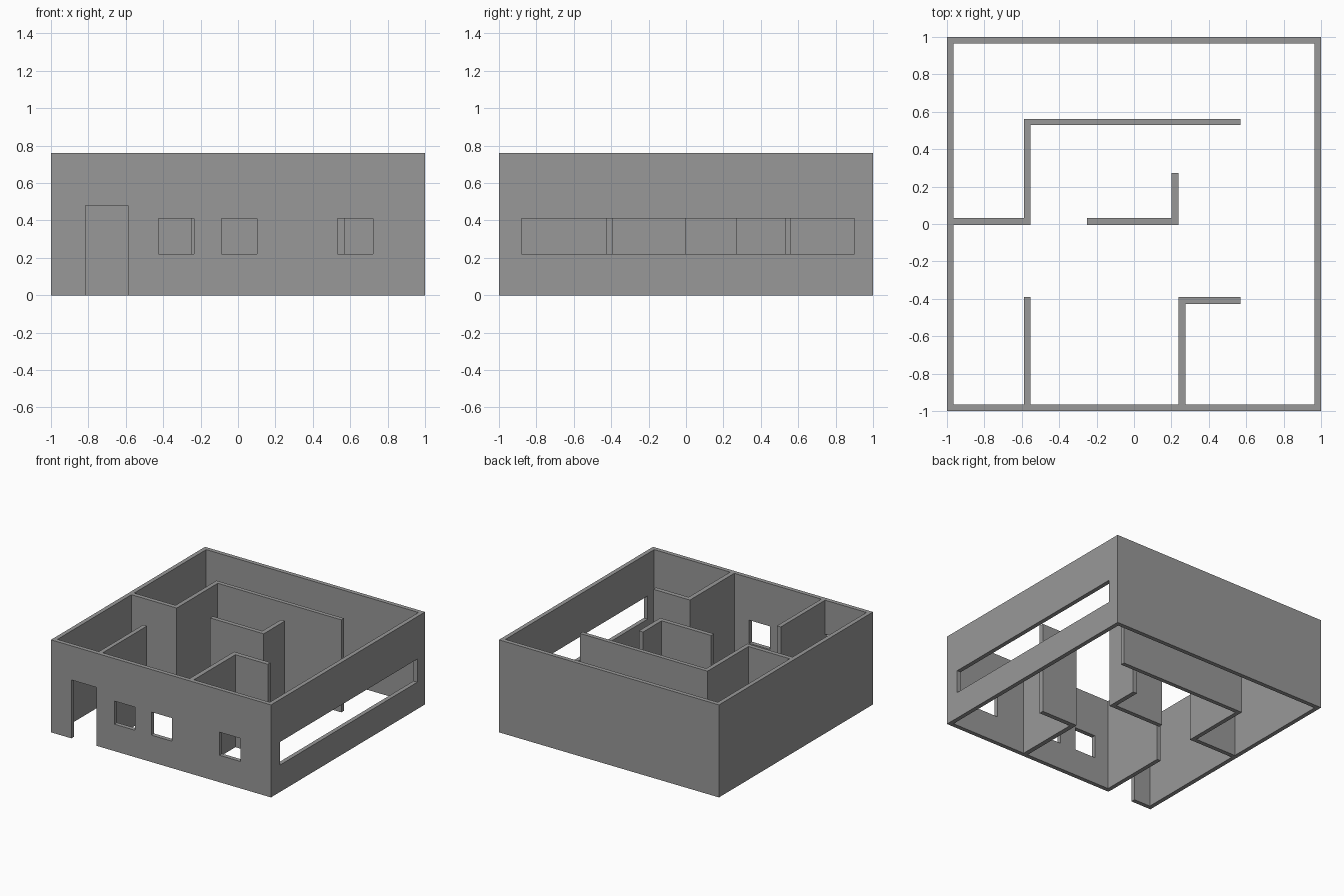
import bpy, bmesh

if "Cube" in bpy.data.objects:
    bpy.data.objects.remove(bpy.data.objects["Cube"])

H = 0.76     # wall height
T = 0.035    # wall thickness

# Dark grey shared by all walls
grey = bpy.data.materials.new("dark_grey")
grey.diffuse_color = (0.318, 0.318, 0.318, 1)
grey.use_nodes = True
grey.node_tree.nodes["Principled BSDF"].inputs["Base Color"].default_value = grey.diffuse_color


def add_object(name, bm):
    bmesh.ops.recalc_face_normals(bm, faces=bm.faces)
    mesh = bpy.data.meshes.new(name)
    bm.to_mesh(mesh)
    bm.free()
    mesh.materials.append(grey)
    obj = bpy.data.objects.new(name, mesh)
    bpy.context.collection.objects.link(obj)
    return obj


def prism(name, outline, z0=0.0, z1=H):
    """Extrude a plan outline from z0 up to z1."""
    bm = bmesh.new()
    face = bm.faces.new([bm.verts.new((x, y, z0)) for x, y in outline])
    ext = bmesh.ops.extrude_face_region(bm, geom=[face])
    top = [v for v in ext["geom"] if isinstance(v, bmesh.types.BMVert)]
    bmesh.ops.translate(bm, verts=top, vec=(0, 0, z1 - z0))
    # keep the starting face as the bottom cap
    if not face.is_valid or len(bm.faces) < len(outline) + 2:
        bmesh.ops.holes_fill(bm, edges=bm.edges)
    return add_object(name, bm)


def box(name, x0, x1, y0, y1, z0=0.0, z1=H):
    return prism(name, [(x0, y0), (x1, y0), (x1, y1), (x0, y1)], z0, z1)


def cut(target, cutter):
    """Subtract the cutter and remove it."""
    mod = target.modifiers.new("cut", "BOOLEAN")
    mod.operation, mod.solver, mod.object = "DIFFERENCE", "EXACT", cutter
    cutter.hide_render = True
    bpy.context.view_layer.objects.active = target
    bpy.ops.object.modifier_apply(modifier=mod.name)
    bpy.data.objects.remove(cutter, do_unlink=True)


# Outer shell, open at top and bottom
I = 1 - T
shell = box("outer_walls", -1, 1, -1, 1)
cut(shell, box("room_cutter", -I, I, -I, I, -0.1, H + 0.1))

# Front doorway and three square windows
cut(shell, box("door_cutter", -0.815, -0.587, -1.1, -0.9, -0.1, 0.48))
for x in (-0.424, -0.088, 0.532):
    cut(shell, box("window_cutter", x, x + 0.189, -1.1, -0.9, 0.221, 0.411))

# Long window in the right wall
cut(shell, box("long_window_cutter", 0.9, 1.1, -0.88, 0.9, 0.221, 0.411))

# Stepped partition from the left wall to the back room
prism("stepped_partition", [
    (-I, -0.005), (-0.554, -0.005), (-0.554, 0.528), (0.57, 0.528),
    (0.57, 0.562), (-0.589, 0.562), (-0.589, 0.031), (-I, 0.031)])

# Free-standing corner partition
prism("centre_partition", [
    (-0.25, -0.005), (0.237, -0.005), (0.237, 0.273),
    (0.2, 0.273), (0.2, 0.031), (-0.25, 0.031)])

# Front partitions
box("entry_partition", -0.589, -0.554, -I, -0.389)
prism("front_room_partition", [
    (0.237, -I), (0.275, -I), (0.275, -0.427), (0.57, -0.427),
    (0.57, -0.389), (0.237, -0.389)])
